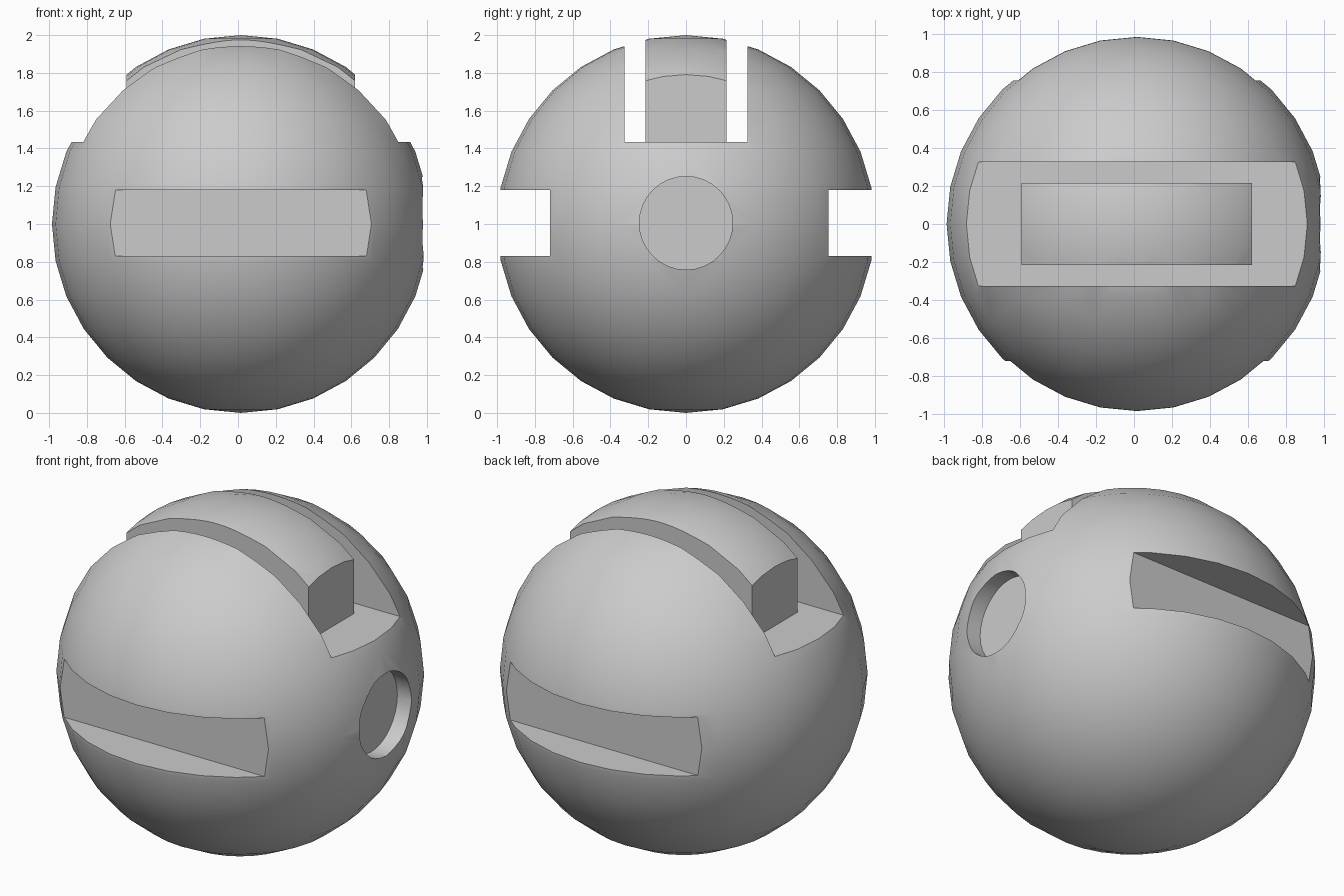
import bpy
import math

if "Cube" in bpy.data.objects:
    bpy.data.objects.remove(bpy.data.objects["Cube"])

CX = 0.015  # sphere centre in x (the side hole shifts the bounding box)


def box(name, lo, hi):
    """Axis-aligned box between two corners."""
    loc = [(a + b) / 2 for a, b in zip(lo, hi)]
    bpy.ops.mesh.primitive_cube_add(size=1, location=loc)
    ob = bpy.context.object
    ob.name = name
    ob.scale = [b - a for a, b in zip(lo, hi)]
    bpy.ops.object.transform_apply(location=True, rotation=True, scale=True)
    ob.hide_render = True
    return ob


def cut(target, cutter):
    """Subtract the cutter from the target and remove the cutter."""
    mod = target.modifiers.new("cut", 'BOOLEAN')
    mod.operation = 'DIFFERENCE'
    mod.solver = 'EXACT'
    mod.object = cutter
    bpy.context.view_layer.objects.active = target
    bpy.ops.object.modifier_apply(modifier=mod.name)
    bpy.data.objects.remove(cutter, do_unlink=True)


# Ball
bpy.ops.mesh.primitive_uv_sphere_add(segments=32, ring_count=16, radius=1,
                                     location=(CX, 0, 1))
ball = bpy.context.object
ball.name = "slotted_ball"
bpy.ops.object.transform_apply(location=True, rotation=True, scale=True)

# Top channel, leaving a raised block in the middle
channel = box("channel_cutter", (-1.5, -0.325, 1.435), (1.5, 0.325, 2.5))
block = box("block_keeper", (CX - 0.605, -0.215, 1.2), (CX + 0.605, 0.215, 2.8))
cut(channel, block)
cut(ball, channel)

# Front and back slots
cut(ball, box("front_slot_cutter", (-1.5, -1.5, 0.83), (1.5, -0.72, 1.18)))
cut(ball, box("back_slot_cutter", (-1.5, 0.755, 0.83), (1.5, 1.5, 1.18)))

# Round recess on the right side
bpy.ops.mesh.primitive_cylinder_add(vertices=32, radius=0.247, depth=0.6,
                                    location=(0.885 + 0.3, 0, 1.005),
                                    rotation=(0, math.pi / 2, 0))
recess = bpy.context.object
recess.name = "recess_cutter"
recess.hide_render = True
cut(ball, recess)

# Smooth shading with sharp cut edges
bpy.ops.object.select_all(action='DESELECT')
ball.select_set(True)
bpy.context.view_layer.objects.active = ball
bpy.ops.object.shade_smooth_by_angle(angle=math.radians(30))
